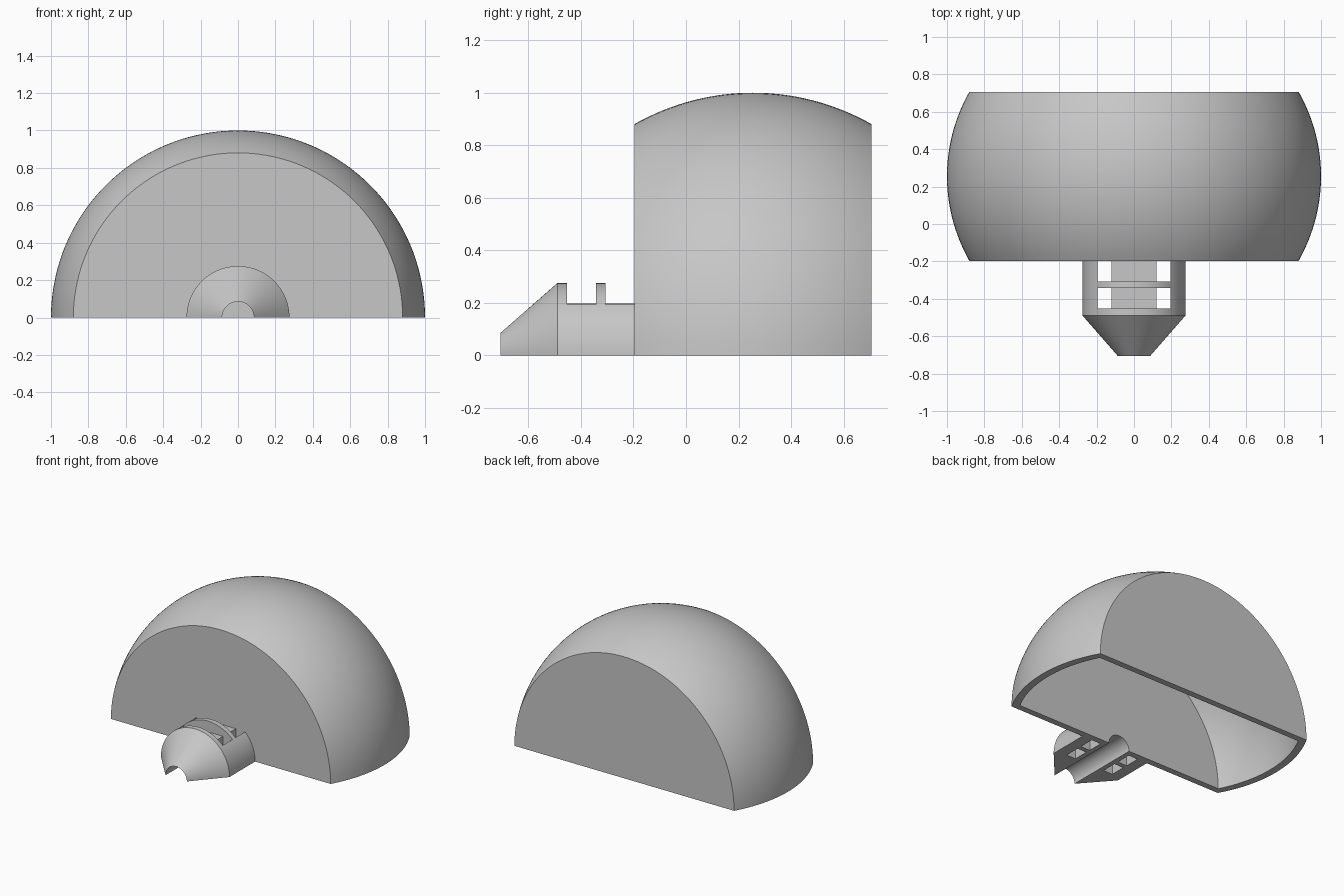
import bpy, bmesh, math

cube = bpy.data.objects.get("Cube")
if cube:
    bpy.data.objects.remove(cube, do_unlink=True)

# Single plain grey
grey = bpy.data.materials.new("plain_grey")
grey.use_nodes = True
colour = (0.57, 0.57, 0.57, 1)
grey.diffuse_color = colour
grey.node_tree.nodes["Principled BSDF"].inputs["Base Color"].default_value = colour

FRONT, BACK = -0.197, 0.707      # flat ends of the dome
MID = (FRONT + BACK) / 2
BORE = 0.085                     # radius of the hole along the nozzle
WALL = 0.045


def make_object(name, bm):
    bmesh.ops.recalc_face_normals(bm, faces=bm.faces[:])
    mesh = bpy.data.meshes.new(name)
    bm.to_mesh(mesh)
    bm.free()
    mesh.materials.append(grey)
    obj = bpy.data.objects.new(name, mesh)
    bpy.context.collection.objects.link(obj)
    return obj


def half_revolve(name, profile, steps=72):
    """Sweep a closed (radius, y) profile half a turn over the y axis, with flat ends."""
    bm = bmesh.new()
    rings = []
    for i in range(steps + 1):
        a = math.pi * i / steps
        rings.append([bm.verts.new((r * math.cos(a), y, r * math.sin(a))) for r, y in profile])
    n = len(profile)
    for a, b in zip(rings, rings[1:]):
        for j in range(n):
            k = (j + 1) % n
            if profile[j][0] + profile[k][0] > 0:
                bm.faces.new((a[j], a[k], b[k], b[j]))
    bm.faces.new(rings[0])
    bm.faces.new(rings[-1])
    bmesh.ops.remove_doubles(bm, verts=bm.verts[:], dist=1e-5)
    return make_object(name, bm)


def bulge(radius, length, y0, y1, steps=32):
    """Elliptical side profile between two y positions."""
    ys = [y0 + (y1 - y0) * i / steps for i in range(steps + 1)]
    return [(radius * math.sqrt(1 - ((y - MID) / length) ** 2), y) for y in ys]


def extrude_y(name, outline, y0, y1):
    """Prism from an (x, z) outline."""
    bm = bmesh.new()
    face = bm.faces.new([bm.verts.new((x, y0, z)) for x, z in outline])
    new = bmesh.ops.extrude_face_region(bm, geom=[face])["geom"]
    verts = [g for g in new if isinstance(g, bmesh.types.BMVert)]
    bmesh.ops.translate(bm, verts=verts, vec=(0, y1 - y0, 0))
    return make_object(name, bm)


def smooth(obj):
    bpy.ops.object.select_all(action='DESELECT')
    obj.select_set(True)
    bpy.context.view_layer.objects.active = obj
    bpy.ops.object.shade_smooth_by_angle(angle=math.radians(25))


# Hollow half dome, closed at both ends, pierced by the bore at the front
outer = bulge(1.0, 0.953, FRONT, BACK)
inner = bulge(0.948, 0.905, BACK - WALL, FRONT + WALL)
dome = half_revolve("dome_shell", [(BORE, FRONT)] + outer + [(0, BACK), (0, BACK - WALL)]
                    + inner + [(BORE, FRONT + WALL)])

# Half nozzle with a conical tip
nozzle = half_revolve("nozzle", [(BORE, -0.707), (0.275, -0.49), (0.275, FRONT), (BORE, FRONT)])

# Two tie slots: open on top, passing down both sides of the core
IN, OUT, FLOOR = 0.12, 0.195, 0.197
right_half = [(IN, FLOOR), (IN, -0.1), (OUT, -0.1), (OUT, 0.4)]
slot_outline = right_half + [(-x, z) for x, z in reversed(right_half)]
cutters = []
for y0, y1 in ((-0.453, -0.342), (-0.307, FRONT + 0.02)):
    cutter = extrude_y("slot_cutter", slot_outline, y0, y1)
    cutter.hide_render = True
    mod = nozzle.modifiers.new("slot", 'BOOLEAN')
    mod.operation = 'DIFFERENCE'
    mod.solver = 'EXACT'
    mod.object = cutter
    cutters.append(cutter)

# Bake the slots and drop the cutters
bpy.context.view_layer.update()
cut_mesh = bpy.data.meshes.new_from_object(nozzle.evaluated_get(bpy.context.evaluated_depsgraph_get()))
nozzle.modifiers.clear()
nozzle.data = cut_mesh
for cutter in cutters:
    bpy.data.objects.remove(cutter, do_unlink=True)

for part in (dome, nozzle):
    smooth(part)
